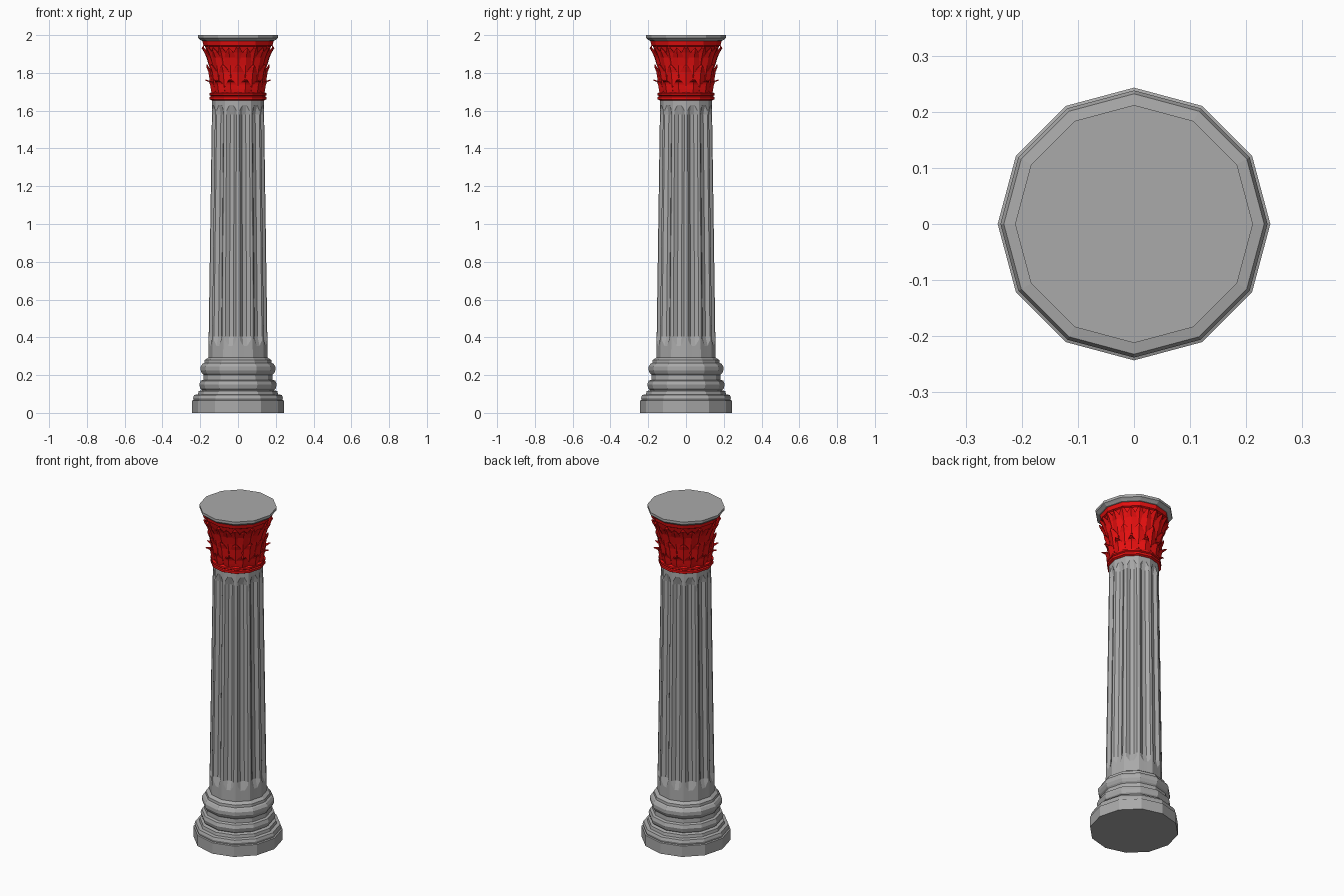
import bpy, bmesh, math
from mathutils import Vector

if "Cube" in bpy.data.objects:
    bpy.data.objects.remove(bpy.data.objects["Cube"], do_unlink=True)

SIDES = 12
STEP = 2 * math.pi / SIDES


def material(name, rgb):
    m = bpy.data.materials.new(name)
    m.use_nodes = True
    m.diffuse_color = (*rgb, 1)
    m.node_tree.nodes["Principled BSDF"].inputs["Base Color"].default_value = (*rgb, 1)
    return m


STONE = material("grey stone", (0.4, 0.4, 0.4))
RED = material("red paint", (0.8, 0.005, 0.005))


def finish(name, bm, mat):
    bmesh.ops.recalc_face_normals(bm, faces=bm.faces)
    mesh = bpy.data.meshes.new(name)
    bm.to_mesh(mesh)
    bm.free()
    mesh.materials.append(mat)
    obj = bpy.data.objects.new(name, mesh)
    bpy.context.collection.objects.link(obj)
    return obj


def polar(r, a, z):
    return Vector((r * math.cos(a), r * math.sin(a), z))


def loft(name, rings, mat):
    """Skin a stack of closed rings and cap both ends."""
    bm = bmesh.new()
    loops = [[bm.verts.new(p) for p in ring] for ring in rings]
    n = len(loops[0])
    for low, high in zip(loops, loops[1:]):
        for i in range(n):
            j = (i + 1) % n
            bm.faces.new((low[i], low[j], high[j], high[i]))
    bm.faces.new(loops[0][::-1])
    bm.faces.new(loops[-1])
    return finish(name, bm, mat)


def lathe(name, profile, mat):
    return loft(name, [[polar(r, i * STEP, z) for i in range(SIDES)]
                       for r, z in profile], mat)


# Base: plinth and stacked mouldings
lathe("plinth", [(0.243, 0), (0.243, 0.065), (0.235, 0.068)], STONE)
lathe("base_mouldings", [
    (0.235, 0.067), (0.238, 0.08), (0.232, 0.095), (0.212, 0.098), (0.208, 0.115),
    (0.19, 0.12), (0.2, 0.13), (0.205, 0.15), (0.198, 0.17), (0.184, 0.175),
    (0.182, 0.2), (0.19, 0.208), (0.198, 0.225), (0.198, 0.245), (0.188, 0.26),
    (0.178, 0.265), (0.176, 0.28), (0.158, 0.292)], STONE)


# Fluted shaft: one hollow per side with rounded ends
def shaft_ring(z, depth, shift):
    r = 0.157 - 0.02 * (z - 0.28) / 1.38
    ring = []
    for i in range(SIDES):
        a, b = polar(r, i * STEP, z), polar(r, (i + 1) * STEP, z)
        inward = -polar(1, (i + 0.5) * STEP, 0)
        for t, hollow in ((0, 0), (0.13, 0), (0.36, 1), (0.64, 1), (0.87, 0)):
            p = a.lerp(b, t) + inward * depth * hollow
            p.z += shift * hollow
            ring.append(p)
    return ring


loft("fluted_shaft", [shaft_ring(*s) for s in (
    (0.28, 0, 0), (0.385, 0, -0.03), (0.405, 0.015, 0),
    (1.58, 0.015, 0), (1.6, 0, 0.03), (1.66, 0, 0))], STONE)

# Capital: collar, bell and rim
lathe("capital_collar", [(0.14, 1.655), (0.15, 1.66), (0.15, 1.673), (0.143, 1.677),
                         (0.151, 1.682), (0.151, 1.692), (0.138, 1.698)], RED)
BELL = [(0.136, 1.69), (0.138, 1.75), (0.143, 1.82), (0.154, 1.88), (0.174, 1.94)]
lathe("capital_bell", BELL + [(0.183, 1.945), (0.188, 1.968), (0.18, 1.972)], RED)


def bell_radius(z):
    for (r0, z0), (r1, z1) in zip(BELL, BELL[1:]):
        if z <= z1:
            return r0 + (r1 - r0) * max(0, z - z0) / (z1 - z0)
    return BELL[-1][0]


# Leaves: creased blades curling outward at the tip, in staggered rows
SHAPE = [(0, 0.8, 0.004), (0.35, 1, 0.008), (0.65, 0.85, 0.011), (0.87, 0.45, 0.018)]


def leaf_row(name, z0, z1, half_width, tip_out, offset):
    bm = bmesh.new()
    for i in range(SIDES):
        a = (i + offset) * STEP
        rows = []
        for t, w, out in SHAPE:
            z = z0 + (z1 - z0) * t
            r = bell_radius(z) * math.cos(STEP / 2 * (2 * offset)) + out
            da = w * half_width / r
            rows.append([bm.verts.new(polar(r + crease, a + s * da, z))
                         for s, crease in ((-1, -0.003), (0, 0.004), (1, -0.003))])
        tip = bm.verts.new(polar(tip_out, a, z1))
        for low, high in zip(rows, rows[1:]):
            for k in (0, 1):
                bm.faces.new((low[k], low[k + 1], high[k + 1], high[k]))
        for k in (0, 1):
            bm.faces.new((rows[-1][k], rows[-1][k + 1], tip))
    leaves = finish(name, bm, RED)
    thick = leaves.modifiers.new("thickness", "SOLIDIFY")
    thick.thickness = 0.005
    thick.offset = -1


leaf_row("lower_leaves", 1.69, 1.765, 0.037, 0.178, 0.5)
leaf_row("middle_leaves", 1.73, 1.845, 0.038, 0.167, 0)
leaf_row("upper_leaves", 1.79, 1.935, 0.036, 0.187, 0.5)
leaf_row("top_leaves", 1.84, 1.945, 0.028, 0.183, 0)

# Abacus slab on top
lathe("abacus", [(0.18, 1.968), (0.195, 1.971), (0.203, 1.978),
                 (0.212, 1.985), (0.212, 2.0)], STONE)
